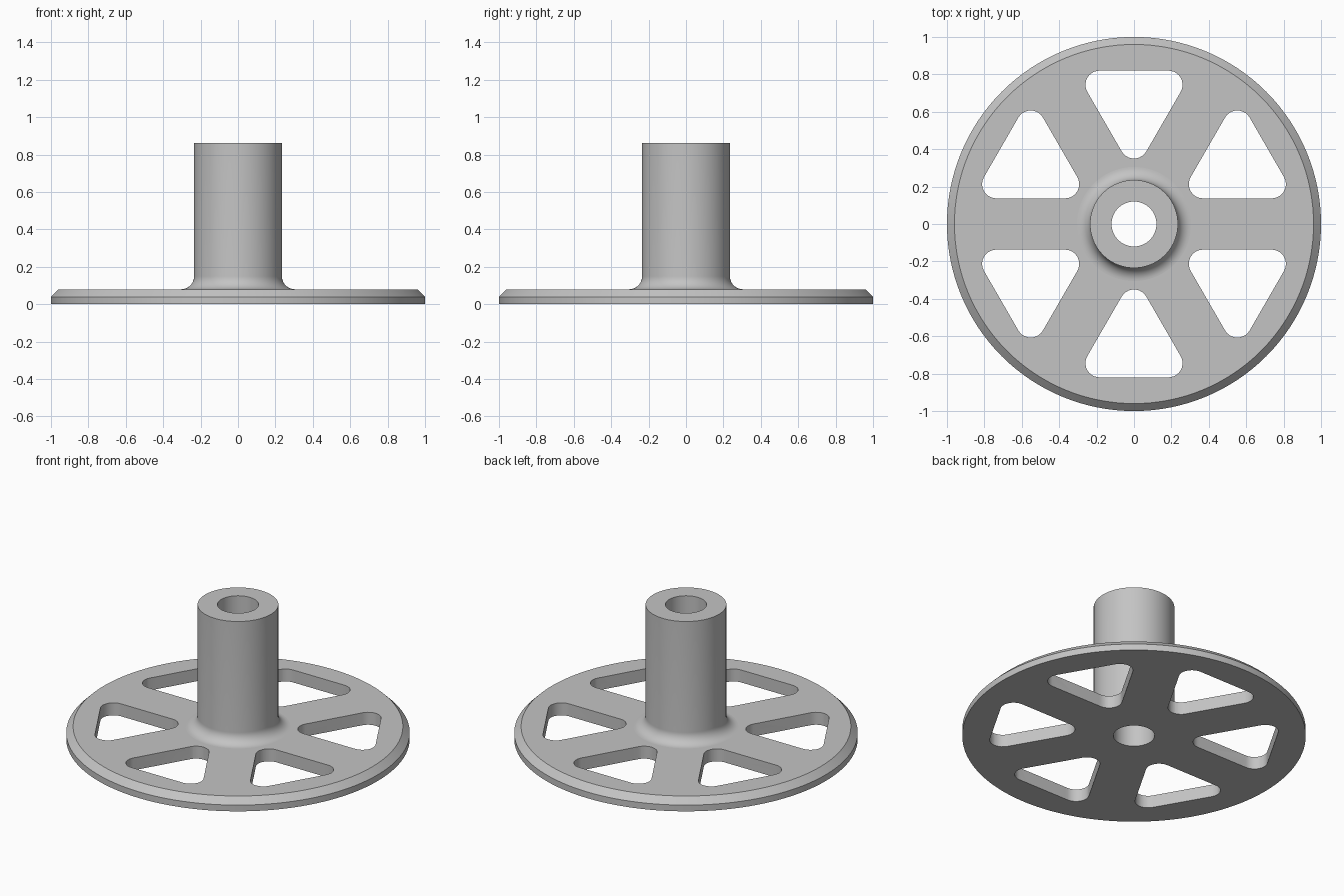
import bpy, bmesh, math
from mathutils import Matrix, Vector

default = bpy.data.objects.get("Cube")
if default:
    bpy.data.objects.remove(default, do_unlink=True)

SEGMENTS = 128
HUB_R, BORE_R, HUB_TOP = 0.235, 0.12, 0.863
PLATE_TOP, CHAMFER = 0.08, 0.04
FILLET = 0.07


def material(name, color):
    mat = bpy.data.materials.new(name)
    mat.use_nodes = True
    mat.diffuse_color = color
    mat.node_tree.nodes["Principled BSDF"].inputs["Base Color"].default_value = color
    return mat


def new_object(name, bm):
    bmesh.ops.recalc_face_normals(bm, faces=bm.faces)
    mesh = bpy.data.meshes.new(name)
    bm.to_mesh(mesh)
    bm.free()
    obj = bpy.data.objects.new(name, mesh)
    bpy.context.collection.objects.link(obj)
    return obj


def lathe(name, profile):
    """Revolve a closed (radius, height) profile around z."""
    bm = bmesh.new()
    rings = []
    for i in range(SEGMENTS):
        a = math.tau * i / SEGMENTS
        rings.append([bm.verts.new((r * math.cos(a), r * math.sin(a), z)) for r, z in profile])
    n = len(profile)
    for i in range(SEGMENTS):
        here, there = rings[i], rings[(i + 1) % SEGMENTS]
        for j in range(n):
            k = (j + 1) % n
            bm.faces.new((here[j], there[j], there[k], here[k]))
    return new_object(name, bm)


def window_cutters(name, spoke_half, outer, radius, steps=10):
    """Six rounded triangles between the spokes, as one cutting body."""
    tip = 2 * spoke_half + 2 * radius
    base = outer - radius
    half = (base - tip) * math.tan(math.radians(30))
    corners = [((0, tip), 210), ((half, base), 330), ((-half, base), 90)]
    outline = []
    for (cx, cy), start in corners:
        for s in range(steps + 1):
            a = math.radians(start + 120 * s / steps)
            outline.append((cx + radius * math.cos(a), cy + radius * math.sin(a)))
    bm = bmesh.new()
    for i in range(6):
        turn = Matrix.Rotation(math.radians(60 * i), 4, 'Z')
        verts = [bm.verts.new(turn @ Vector((x, y, -0.1))) for x, y in outline]
        face = bm.faces.new(verts)
        out = bmesh.ops.extrude_face_region(bm, geom=[face])
        top = [v for v in out["geom"] if isinstance(v, bmesh.types.BMVert)]
        bmesh.ops.translate(bm, verts=top, vec=(0, 0, 0.3))
    return new_object(name, bm)


# Plate with chamfered rim, filleted hub and through bore
profile = [(BORE_R, 0), (1, 0), (1, PLATE_TOP - CHAMFER), (1 - CHAMFER, PLATE_TOP)]
for s in range(13):
    a = math.radians(90 * s / 12)
    profile.append((HUB_R + FILLET * (1 - math.sin(a)),
                    PLATE_TOP + FILLET * (1 - math.cos(a))))
profile += [(HUB_R, HUB_TOP), (BORE_R, HUB_TOP)]
wheel = lathe("spoked_plate_with_hub", profile)

# Cut the windows that leave six spokes
cutter = window_cutters("window_cutters", 0.137, 0.82, 0.076)
cutter.hide_render = True
cut = wheel.modifiers.new("windows", 'BOOLEAN')
cut.operation = 'DIFFERENCE'
cut.solver = 'EXACT'
cut.object = cutter
bpy.ops.object.select_all(action='DESELECT')
wheel.select_set(True)
bpy.context.view_layer.objects.active = wheel
bpy.ops.object.modifier_apply(modifier=cut.name)
bpy.data.objects.remove(cutter, do_unlink=True)

# Smooth round walls, flat horizontal faces
bpy.ops.object.shade_smooth_by_angle(angle=math.radians(30))
for poly in wheel.data.polygons:
    if abs(poly.normal.z) > 0.9999:
        poly.use_smooth = False

wheel.data.materials.clear()
wheel.data.materials.append(material("plain grey", (0.55, 0.55, 0.55, 1)))
